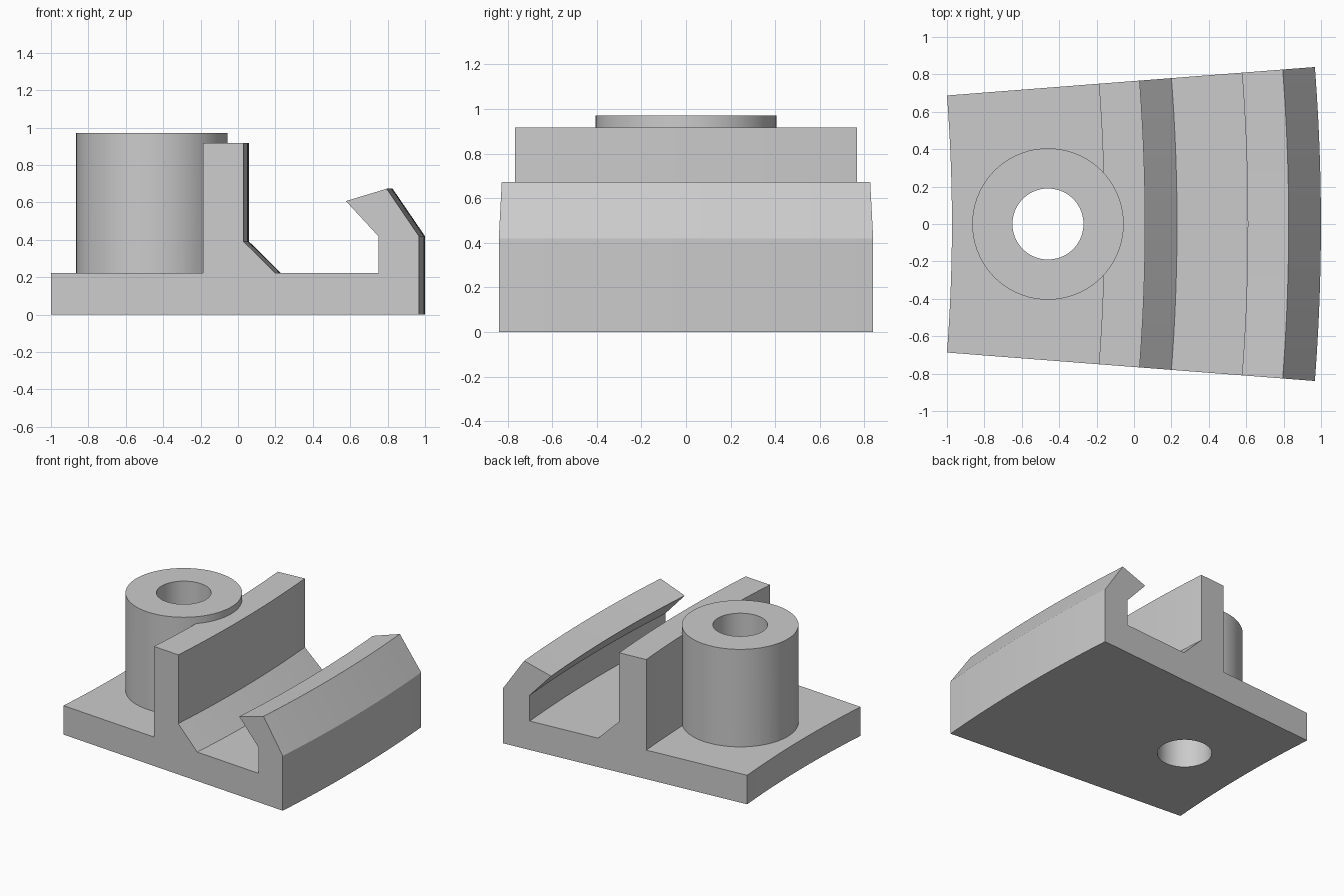
import bpy
import bmesh
from math import cos, sin, radians

cube = bpy.data.objects.get("Cube")
if cube:
    bpy.data.objects.remove(cube, do_unlink=True)

AXIS_X = -9.89           # vertical axis that the clamp section is swept around
HALF_ANGLE = radians(4.42)
ARC_STEPS = 24
BOSS_X = -0.46

grey = bpy.data.materials.new("plain grey")
grey.use_nodes = True
colour = (0.6, 0.6, 0.6, 1)
grey.diffuse_color = colour
grey.node_tree.nodes["Principled BSDF"].inputs["Base Color"].default_value = colour


def make_object(name, bm):
    bmesh.ops.recalc_face_normals(bm, faces=bm.faces[:])
    mesh = bpy.data.meshes.new(name)
    bm.to_mesh(mesh)
    bm.free()
    mesh.materials.append(grey)
    obj = bpy.data.objects.new(name, mesh)
    bpy.context.collection.objects.link(obj)
    return obj


def swept_section(name, section):
    """Sweep an x/z end section along the arc."""
    bm = bmesh.new()
    rings = []
    for i in range(ARC_STEPS + 1):
        a = HALF_ANGLE * (2 * i / ARC_STEPS - 1)
        ring = []
        for x, z in section:
            r = (x - AXIS_X) / cos(HALF_ANGLE)
            ring.append(bm.verts.new((AXIS_X + r * cos(a), r * sin(a), z)))
        rings.append(ring)
    n = len(section)
    for r0, r1 in zip(rings, rings[1:]):
        for j in range(n):
            k = (j + 1) % n
            bm.faces.new((r0[j], r0[k], r1[k], r1[j]))
    bm.faces.new(rings[0])
    bm.faces.new(rings[-1])
    return make_object(name, bm)


def cylinder(name, radius, bottom, top):
    bm = bmesh.new()
    bmesh.ops.create_cone(bm, cap_ends=True, segments=72, radius1=radius,
                          radius2=radius, depth=top - bottom)
    bmesh.ops.translate(bm, verts=bm.verts[:], vec=(BOSS_X, 0, (top + bottom) / 2))
    return make_object(name, bm)


def combine(target, tool, operation):
    mod = target.modifiers.new(operation.title(), 'BOOLEAN')
    mod.operation = operation
    mod.solver = 'EXACT'
    mod.object = tool
    bpy.context.view_layer.objects.active = target
    bpy.ops.object.modifier_apply(modifier=mod.name)
    bpy.data.objects.remove(tool, do_unlink=True)


# Base plate, upright wall with fillet, and hooked outer lip in one section
bracket = swept_section("curved_clamp_bracket", [
    (-1, 0), (0.967, 0), (0.967, 0.42), (0.795, 0.673), (0.577, 0.607),
    (0.75, 0.42), (0.75, 0.222), (0.2, 0.222), (0.03, 0.39),
    (0.03, 0.917), (-0.188, 0.917), (-0.188, 0.222), (-1, 0.222)])

# Round boss joined to plate and wall, then the bore through everything
combine(bracket, cylinder("boss", 0.405, 0.1, 0.97), 'UNION')
combine(bracket, cylinder("bore", 0.19, -0.2, 1.2), 'DIFFERENCE')

# Smooth curved faces, crisp edges
bpy.ops.object.select_all(action='DESELECT')
bracket.select_set(True)
bpy.context.view_layer.objects.active = bracket
bpy.ops.object.shade_smooth_by_angle(angle=radians(20))
